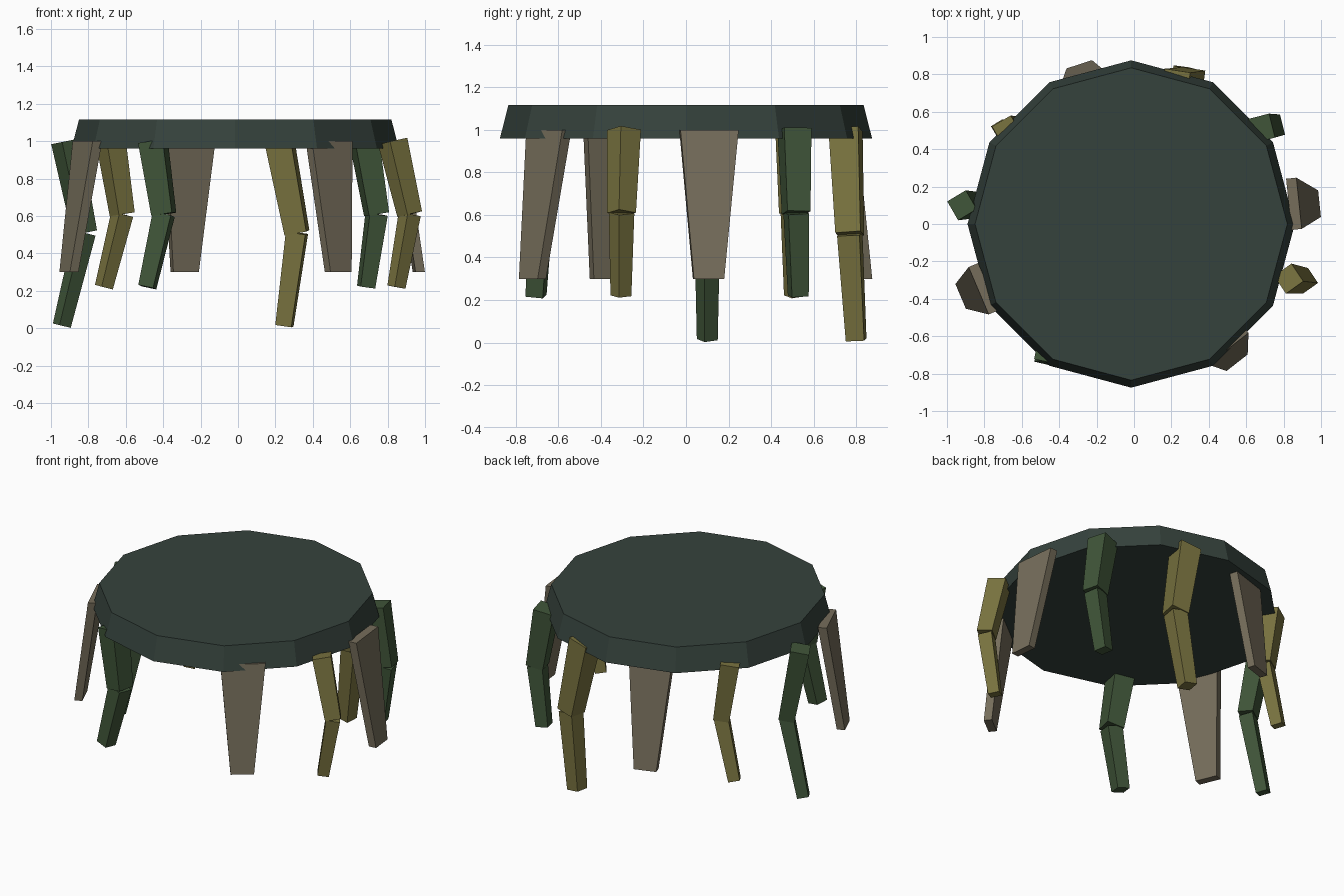
import bpy, bmesh, math
from mathutils import Vector

if "Cube" in bpy.data.objects:
    bpy.data.objects.remove(bpy.data.objects["Cube"])


def material(name, rgb):
    m = bpy.data.materials.new(name)
    m.diffuse_color = (*rgb, 1)
    m.use_nodes = True
    m.node_tree.nodes["Principled BSDF"].inputs["Base Color"].default_value = m.diffuse_color
    return m


DARK = material("dark_green", (0.036, 0.055, 0.046))
TAN = material("tan", (0.18, 0.155, 0.105))
OLIVE = material("olive", (0.19, 0.17, 0.05))
GREEN = material("green", (0.05, 0.09, 0.04))


def loft(name, ring_a, ring_b, mat):
    """Flat-faced solid between two rings of points."""
    bm = bmesh.new()
    a = [bm.verts.new(p) for p in ring_a]
    b = [bm.verts.new(p) for p in ring_b]
    n = len(a)
    bm.faces.new(a)
    bm.faces.new(b)
    for i in range(n):
        j = (i + 1) % n
        bm.faces.new((a[i], a[j], b[j], b[i]))
    bmesh.ops.recalc_face_normals(bm, faces=bm.faces[:])
    me = bpy.data.meshes.new(name)
    bm.to_mesh(me)
    bm.free()
    me.materials.append(mat)
    ob = bpy.data.objects.new(name, me)
    bpy.context.collection.objects.link(ob)
    return ob


def rect(center, u, v, w, d):
    c = Vector(center)
    return [c + u * (d / 2 * i) + v * (w / 2 * j)
            for i, j in ((1, 1), (-1, 1), (-1, -1), (1, -1))]


def ngon(r, z, n=12):
    return [Vector((-0.015 + r * math.cos(math.tau * i / n), r * math.sin(math.tau * i / n), z))
            for i in range(n)]


def yaw_vec(deg):
    return Vector((math.cos(math.radians(deg)), math.sin(math.radians(deg)), 0))


def segment(name, p0, p1, yaw, ext0, ext1, mat):
    """Square tapered bar from p0 to p1; ext is its overall width seen square-on."""
    axis = (Vector(p1) - Vector(p0)).normalized()
    u = yaw_vec(yaw)
    k = abs(u.x) + abs(u.y)
    u = (u - axis * u.dot(axis)).normalized()
    v = axis.cross(u)
    loft(name, rect(p0, u, v, ext0 / k, ext0 / k), rect(p1, u, v, ext1 / k, ext1 / k), mat)


# Twelve-sided bevelled top
loft("table_top", ngon(0.875, 0.96), ngon(0.835, 1.117), DARK)

# Wide tapered slab legs: yaw, top centre, bottom centre
slabs = [
    (6, (0.855, 0.108), (0.967, 0.106)),
    (108, (-0.26, 0.735), (-0.285, 0.83)),
    (203, (-0.805, -0.346), (-0.904, -0.377)),
    (308, (0.487, -0.645), (0.536, -0.722)),
]
for i, (yaw, top, foot) in enumerate(slabs, 1):
    u, v = yaw_vec(yaw), yaw_vec(yaw + 90)
    loft(f"slab_leg_{i}", rect((*top, 1.0), u, v, 0.275, 0.055),
         rect((*foot, 0.3), u, v, 0.143, 0.05), TAN)

# Bent legs: material, yaw, top xy, knee xy, foot xy, knee z, foot z
bent = [
    (GREEN, 14, (0.675, 0.51), (0.741, 0.518), (0.685, 0.528), 0.61, 0.22),
    (OLIVE, -8, (0.222, 0.75), (0.315, 0.77), (0.248, 0.80), 0.51, 0.013),
    (OLIVE, 30, (-0.68, 0.50), (-0.619, 0.505), (-0.717, 0.51), 0.61, 0.22),
    (GREEN, 30, (-0.92, 0.10), (-0.82, 0.10), (-0.942, 0.10), 0.51, 0.014),
    (GREEN, -12, (-0.455, -0.67), (-0.397, -0.685), (-0.485, -0.705), 0.61, 0.22),
    (OLIVE, 34, (0.827, -0.292), (0.918, -0.303), (0.847, -0.306), 0.61, 0.22),
]
for i, (mat, yaw, top, knee, foot, kz, fz) in enumerate(bent, 1):
    segment(f"bent_leg_{i}_upper", (*top, 1.0), (*knee, kz), yaw, 0.16, 0.135, mat)
    segment(f"bent_leg_{i}_lower", (*knee, kz), (*foot, fz), yaw, 0.12, 0.098, mat)
